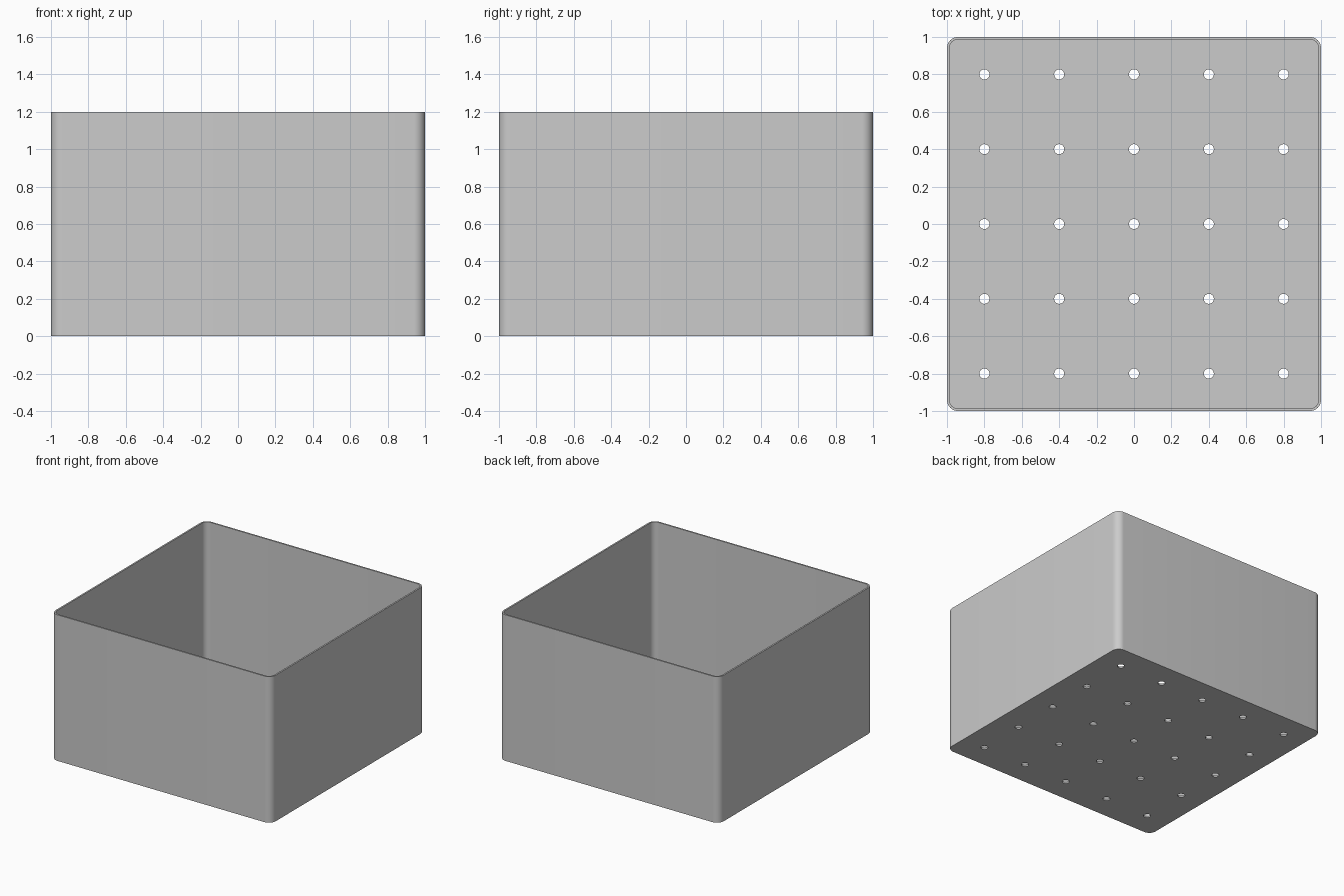
import bpy, bmesh
from math import pi, cos, sin
from mathutils import Matrix

cube = bpy.data.objects.get("Cube")
if cube:
    bpy.data.objects.remove(cube, do_unlink=True)

HALF, HEIGHT, WALL, RADIUS = 1.0, 1.2, 0.013, 0.06
HOLE_RADIUS, HOLE_SPACING, CORNER_STEPS = 0.027, 0.4, 10

grey = bpy.data.materials.new("light grey")
grey.use_nodes = True
colour = (0.6, 0.6, 0.6, 1)
grey.diffuse_color = colour
grey.node_tree.nodes["Principled BSDF"].inputs["Base Color"].default_value = colour


def make_object(name, bm):
    bmesh.ops.recalc_face_normals(bm, faces=bm.faces)
    mesh = bpy.data.meshes.new(name)
    bm.to_mesh(mesh)
    bm.free()
    mesh.materials.append(grey)
    obj = bpy.data.objects.new(name, mesh)
    bpy.context.collection.objects.link(obj)
    return obj


def rounded_square(bm, inset, z):
    """Ring of vertices around a square with rounded corners."""
    centre, r = HALF - RADIUS, RADIUS - inset
    ring = []
    for sx, sy, start in ((1, 1, 0), (-1, 1, 1), (-1, -1, 2), (1, -1, 3)):
        for i in range(CORNER_STEPS + 1):
            a = (start + i / CORNER_STEPS) * pi / 2
            ring.append(bm.verts.new((sx * centre + r * cos(a), sy * centre + r * sin(a), z)))
    return ring


# Open box: underside, outer wall, rim, inner wall, inner floor
bm = bmesh.new()
rings = [rounded_square(bm, inset, z) for inset, z in
         ((0, 0), (0, HEIGHT), (WALL, HEIGHT), (WALL, WALL))]
for low, high in zip(rings, rings[1:]):
    for i in range(len(low)):
        bm.faces.new((low[i - 1], low[i], high[i], high[i - 1]))
bm.faces.new(rings[0])
bm.faces.new(rings[-1])
box = make_object("open_box", bm)

# Grid of drain holes through the floor
bm = bmesh.new()
for ix in range(-2, 3):
    for iy in range(-2, 3):
        bmesh.ops.create_cone(
            bm, cap_ends=True, segments=24, radius1=HOLE_RADIUS, radius2=HOLE_RADIUS,
            depth=0.2, matrix=Matrix.Translation((ix * HOLE_SPACING, iy * HOLE_SPACING, 0)))
cutter = make_object("drain_hole_cutter", bm)
cutter.hide_render = True

cut = box.modifiers.new("drain_holes", 'BOOLEAN')
cut.operation = 'DIFFERENCE'
cut.solver = 'EXACT'
cut.object = cutter

# Bake the holes and smooth the rounded corners
bpy.ops.object.select_all(action='DESELECT')
box.select_set(True)
bpy.context.view_layer.objects.active = box
bpy.ops.object.modifier_apply(modifier=cut.name)
bpy.data.objects.remove(cutter, do_unlink=True)
bpy.ops.object.shade_smooth_by_angle(angle=pi / 6)
